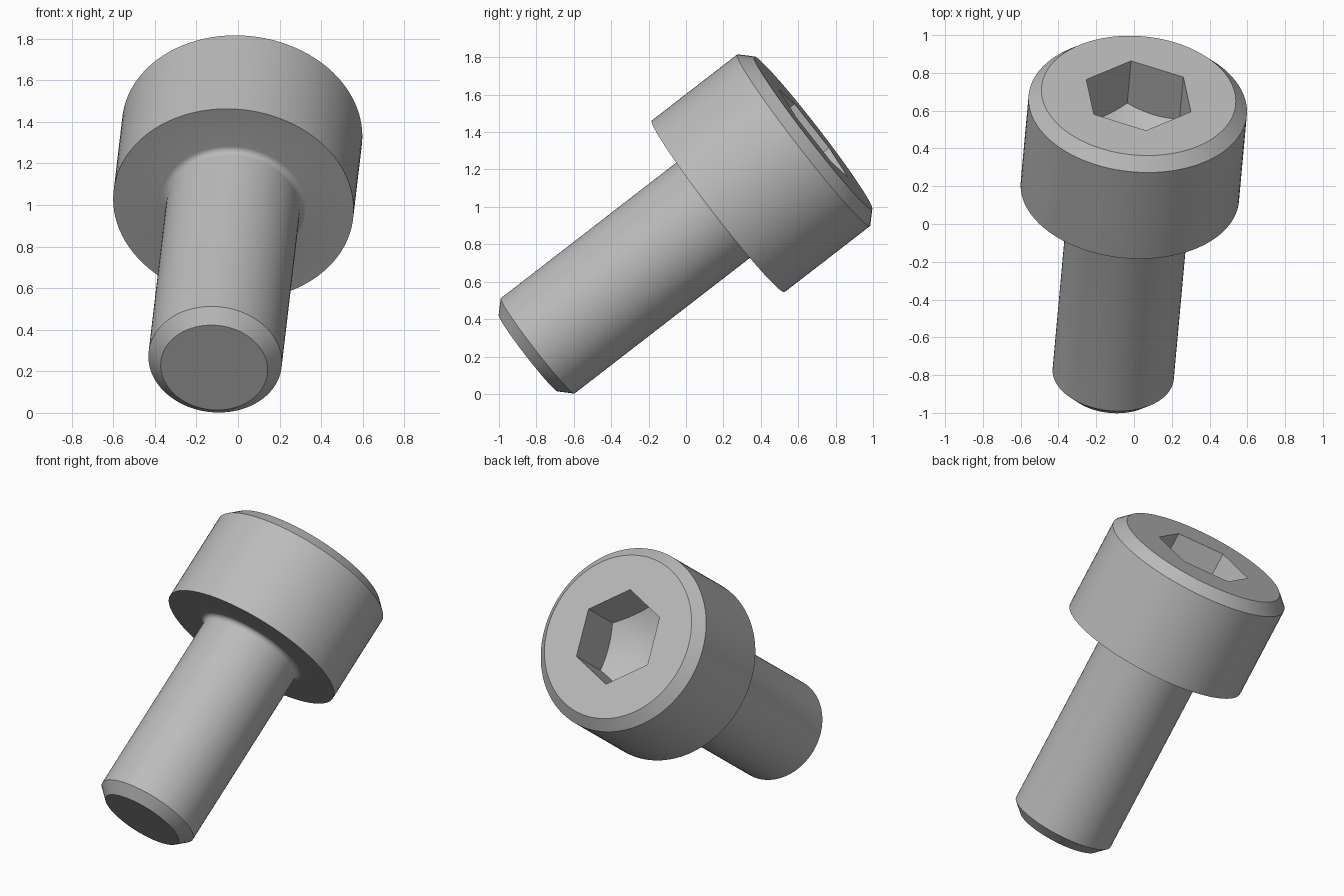
import bpy, bmesh, math
from mathutils import Vector, Matrix

cube = bpy.data.objects.get("Cube")
if cube:
    bpy.data.objects.remove(cube, do_unlink=True)

# Sizes along the screw axis, measured from the underside of the head
HEAD_R, HEAD_H = 0.58, 0.643
SHANK_R, SHANK_L = 0.322, 1.287
CHAMFER, FILLET = 0.064, 0.03
HEX_R, HEX_DEPTH = 0.30, 0.283
SEGMENTS = 96

steel = bpy.data.materials.new("grey steel")
steel.use_nodes = True
grey = (0.5, 0.5, 0.5, 1)
steel.diffuse_color = grey
steel.node_tree.nodes["Principled BSDF"].inputs["Base Color"].default_value = grey


def lathe(name, profile, segments=SEGMENTS, turn=0.0):
    """Revolve (radius, height) points around z; the ends lie on the axis."""
    bm = bmesh.new()
    verts = [bm.verts.new((r, 0, z)) for r, z in profile]
    edges = [bm.edges.new(pair) for pair in zip(verts, verts[1:])]
    bmesh.ops.spin(bm, geom=verts + edges, cent=(0, 0, 0), axis=(0, 0, 1),
                   angle=math.tau, steps=segments, use_duplicate=False)
    bmesh.ops.remove_doubles(bm, verts=bm.verts, dist=1e-5)
    bmesh.ops.recalc_face_normals(bm, faces=bm.faces)
    bmesh.ops.rotate(bm, verts=bm.verts, matrix=Matrix.Rotation(turn, 3, 'Z'))
    mesh = bpy.data.meshes.new(name)
    bm.to_mesh(mesh)
    bm.free()
    mesh.materials.append(steel)
    obj = bpy.data.objects.new(name, mesh)
    bpy.context.collection.objects.link(obj)
    return obj


def cut(target, cutter, operation='DIFFERENCE'):
    mod = target.modifiers.new("cut", 'BOOLEAN')
    mod.object, mod.operation, mod.solver = cutter, operation, 'EXACT'
    bpy.context.view_layer.objects.active = target
    bpy.ops.object.modifier_apply(modifier=mod.name)
    bpy.data.objects.remove(cutter, do_unlink=True)


# Head, shank and the fillet between them as one turned profile
fillet = [(SHANK_R + FILLET * (1 - math.cos(a)), -FILLET * (1 - math.sin(a)))
          for a in (math.radians(15 * i) for i in range(7))]
screw = lathe("cap_screw", [
    (0, -SHANK_L), (SHANK_R - CHAMFER, -SHANK_L), (SHANK_R, CHAMFER - SHANK_L),
    *fillet,
    (HEAD_R, 0), (HEAD_R, HEAD_H - CHAMFER), (HEAD_R - CHAMFER, HEAD_H), (0, HEAD_H)])

# Hexagonal socket with a conical floor
floor = HEAD_H - HEX_DEPTH
point = floor - HEX_R * math.tan(math.radians(30))
rim = HEX_R * 2
socket = lathe("socket_cutter", [(0, point - 0.1), (HEX_R, point - 0.1),
                                 (HEX_R, HEAD_H + 0.1), (0, HEAD_H + 0.1)], 6)
drill = lathe("drill_cutter", [(0, point), (rim, point + rim * math.tan(math.radians(30))),
                               (rim, HEAD_H + 0.2), (0, HEAD_H + 0.2)])
cut(socket, drill, 'INTERSECT')
cut(screw, socket)

# Smooth turned surfaces, sharp rims
bpy.ops.object.select_all(action='DESELECT')
screw.select_set(True)
bpy.context.view_layer.objects.active = screw
bpy.ops.object.shade_smooth_by_angle(angle=math.radians(28))

# Lean the screw, with one socket corner pointing back and down
axis = Vector((0.072, 0.789, 0.61)).normalized()
corner = Vector((-0.04, 0.185, -0.235))
corner = (corner - axis * corner.dot(axis)).normalized()
lean = Matrix((corner, axis.cross(corner), axis)).transposed().to_4x4()
screw.matrix_world = Matrix.Translation((-0.022, 0.172, 1.003)) @ lean
